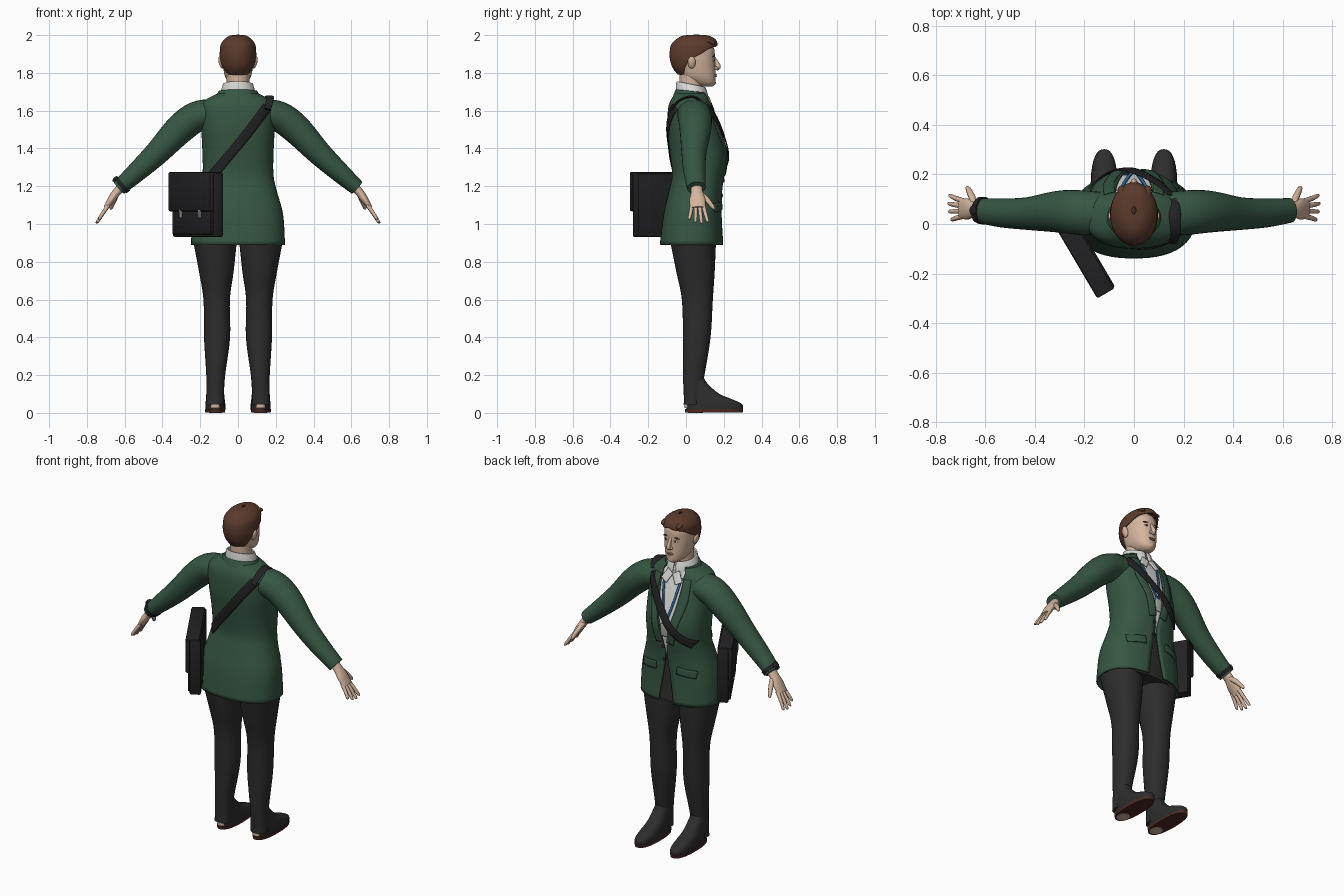
import bpy, bmesh
from math import sin, cos, pi, radians, copysign
from mathutils import Vector, Matrix

if "Cube" in bpy.data.objects:
    bpy.data.objects.remove(bpy.data.objects["Cube"])


def material(name, r, g, b):
    m = bpy.data.materials.new(name)
    m.use_nodes = True
    m.diffuse_color = (r, g, b, 1)
    m.node_tree.nodes["Principled BSDF"].inputs["Base Color"].default_value = (r, g, b, 1)
    return m


GREEN = material("jacket green", .037, .093, .056)
BROWN = material("hair brown", .105, .043, .026)
SKIN = material("skin", .66, .46, .34)
CHARCOAL = material("charcoal", .026, .026, .027)
BLACK = material("bag black", .016, .016, .018)
WHITE = material("shirt white", .72, .72, .70)
BLUE = material("lanyard blue", .04, .16, .38)
SOLE = material("sole dark red", .07, .022, .018)
METAL = material("metal grey", .45, .45, .46)
LIP = material("lip", .45, .22, .17)


def finish(name, bm, mat, thick=0):
    bmesh.ops.remove_doubles(bm, verts=bm.verts, dist=.0001)
    bmesh.ops.recalc_face_normals(bm, faces=bm.faces)
    for f in bm.faces:
        f.smooth = True
    for e in bm.edges:
        e.smooth = e.calc_face_angle(0) < .75
    me = bpy.data.meshes.new(name)
    bm.to_mesh(me)
    bm.free()
    me.materials.append(mat)
    ob = bpy.data.objects.new(name, me)
    bpy.context.collection.objects.link(ob)
    if thick:
        mod = ob.modifiers.new("thickness", "SOLIDIFY")
        mod.thickness, mod.offset = thick, 0
    return ob


def spline(rows, k=5):
    """Smoothly interpolate rows of numbers."""
    out = []
    for i in range(len(rows) - 1):
        q = [rows[max(i - 1, 0)], rows[i], rows[i + 1], rows[min(i + 2, len(rows) - 1)]]
        for s in range(k):
            t = s / k
            out.append(tuple(b + t * (c - a) / 2 + t * t * (a - 2.5 * b + 2 * c - d / 2)
                             + t ** 3 * (1.5 * (b - c) + (d - a) / 2) for a, b, c, d in zip(*q)))
    return out + [tuple(rows[-1])]


def skin_rings(name, rings, mat, caps=True, thick=0):
    bm = bmesh.new()
    vs = [[bm.verts.new(p) for p in ring] for ring in rings]
    for a, b in zip(vs, vs[1:]):
        for j in range(len(a) - 1):
            bm.faces.new((a[j + 1], a[j], b[j], b[j + 1]))
    if caps:
        bm.faces.new(vs[0][:-1])
        bm.faces.new(vs[-1][:-1])
        bmesh.ops.remove_doubles(bm, verts=bm.verts, dist=.0001)
    return finish(name, bm, mat, thick)


def loft(name, rows, mat, p=2.0, xc=0, n=36, caps=True, thick=0, tilt=0, inset=0):
    """Upright loft; row = z, half width, back y, front y, front gap in degrees, x shift."""
    rings = []
    for z, rx, yb, yf, gap, dx in spline([tuple(r) + (0,) * (6 - len(r)) for r in rows]):
        g = radians(max(gap, 0))
        ring = []
        for j in range(n + 1):
            a = g + (2 * pi - 2 * g) * j / n
            s, c = (copysign(abs(v) ** (2 / p), v) for v in (sin(a), cos(a)))
            y = (yb + yf) / 2 + ((yf - yb) / 2 - inset) * c
            ring.append((xc + dx + (rx - inset) * s, y, z + tilt * y))
        rings.append(ring)
    return skin_rings(name, rings, mat, caps, thick)


def tube(name, rows, mat, side=(0, 1, 0), n=20, k=5):
    """Swept tube; row = x, y, z, thickness radius, side radius."""
    pts = spline(rows, k)
    rings = []
    for i, q in enumerate(pts):
        t = Vector(pts[min(i + 1, len(pts) - 1)][:3]) - Vector(pts[max(i - 1, 0)][:3])
        u = Vector(side)
        u = (u - t * u.dot(t) / t.length_squared).normalized()
        w = t.normalized().cross(u)
        rings.append([Vector(q[:3]) + w * q[3] * cos(2 * pi * j / n) + u * q[4] * sin(2 * pi * j / n)
                      for j in range(n + 1)])
    return skin_rings(name, rings, mat)


def flip(rows, s):
    return [(r[0] * s,) + tuple(r[1:]) for r in rows]


def ball(name, loc, size, mat, turn=0):
    bm = bmesh.new()
    bmesh.ops.create_uvsphere(bm, u_segments=20, v_segments=12, radius=1)
    bm.transform(Matrix.Translation(loc) @ Matrix.Rotation(turn, 4, "Y") @ Matrix.Diagonal((*size, 1)))
    return finish(name, bm, mat)


def surface(rows, p, x, z, front=1, off=0):
    """Point lying on the front or back of a lofted body."""
    rs = spline(rows)
    a, b = next(((a, b) for a, b in zip(rs, rs[1:]) if z <= b[0]), rs[-2:])
    t = min(max((z - a[0]) / (b[0] - a[0]), 0), 1)
    rx, yb, yf = (a[i] + t * (b[i] - a[i]) for i in (1, 2, 3))
    f = max(0, 1 - min(1, abs(x / rx)) ** p) ** (1 / p)
    return Vector((x, (yb + yf) / 2 + front * ((yf - yb) / 2 * f + off), z))


def drape(name, path, width, mat, front=1, off=.008, thick=.006):
    """Flat band that follows the torso along x, z points."""
    pts = [Vector(q) for q in spline(path, 8)]
    bm, grid = bmesh.new(), []
    for i, q in enumerate(pts):
        t = (pts[min(i + 1, len(pts) - 1)] - pts[max(i - 1, 0)]).normalized()
        d = Vector((-t.y, t.x)) * width / 2
        grid.append([bm.verts.new(surface(TORSO, 2.4, *(q + d * s), front, off)) for s in (-1, -.5, 0, .5, 1)])
    for a, b in zip(grid, grid[1:]):
        for j in range(4):
            bm.faces.new((a[j], a[j + 1], b[j + 1], b[j]))
    return finish(name, bm, mat, thick)


# Jacket, shirt and trouser seat share one torso outline
TORSO = [(.89, .245, -.135, .195, 9), (1.05, .235, -.115, .185, 4), (1.18, .2, -.085, .188, 1),
         (1.26, .184, -.07, .2, 3), (1.37, .184, -.08, .212, 8), (1.5, .19, -.095, .178, 15),
         (1.6, .192, -.092, .145, 18), (1.65, .175, -.08, .125, 20), (1.69, .1, -.052, .11, 34)]
loft("jacket", TORSO, GREEN, 2.4, n=60, caps=False, thick=.008)
loft("shirt", [r[:4] for r in TORSO[2:]], WHITE, 2.4, inset=.013)
loft("trouser_seat", [r[:4] for r in TORSO[:4]], CHARCOAL, 2.4, inset=.02)
loft("jacket_collar", [(1.65, .125, -.07, .12, 40), (1.675, .112, -.062, .115, 38), (1.705, .098, -.05, .11, 36)],
     GREEN, caps=False, thick=.01, tilt=-.1)
loft("neck", [(1.62, .065, -.04, .09), (1.7, .06, -.035, .085), (1.79, .06, -.035, .09)], SKIN)
loft("shirt_collar", [(1.67, .092, -.05, .118, 7), (1.71, .086, -.05, .112, 5), (1.745, .076, -.046, .1, 5)],
     WHITE, caps=False, thick=.008, tilt=-.22)

for s, tag in ((1, "left"), (-1, "right")):
    # Lapels, pocket flaps and shirt collar points
    drape(tag + "_lapel", [(.098 * s, 1.64), (.1 * s, 1.52), (.07 * s, 1.4), (.035 * s, 1.26)], .045, GREEN)
    drape(tag + "_pocket_flap", [(.07 * s, 1.1), (.18 * s, 1.085)], .045, GREEN)
    drape(tag + "_collar_point", [(.018 * s, 1.665), (.05 * s, 1.61)], .045, WHITE, off=.004)
    # Lanyard side
    drape(tag + "_lanyard", [(.058 * s, 1.64), (.035 * s, 1.5), (.004 * s, 1.37)], .013, BLUE, off=-.004)
    # Sleeves
    tube(tag + "_sleeve", flip([(.07, .035, 1.58, .075, .085), (.2, .045, 1.575, .08, .09),
                                (.3, .05, 1.51, .08, .085), (.43, .042, 1.375, .065, .066),
                                (.54, .045, 1.272, .053, .058), (.63, .055, 1.192, .042, .05)], s), GREEN, n=28)
    # Hands with fingers and thumb
    tube(tag + "_palm", flip([(.6, .056, 1.215, .024, .03), (.645, .058, 1.165, .022, .032),
                              (.67, .06, 1.13, .02, .042), (.7, .062, 1.085, .013, .04)], s), SKIN)
    for i, name in enumerate(("little", "ring", "middle", "index")):
        y0, y1, reach = .032 + .02 * i, .018 + .032 * i, (.78, .94, 1, .93)[i]
        tube(tag + "_" + name + "_finger",
             flip([(.685, y0, 1.1, .011, .011), (.69 + .03 * reach, (y0 + y1) / 2, 1.1 - .05 * reach, .01, .01),
                   (.69 + .055 * reach, y1, 1.1 - .09 * reach, .008, .008),
                   (.69 + .058 * reach, y1, 1.1 - .097 * reach, .003, .003)], s), SKIN, n=10, k=3)
    tube(tag + "_thumb", flip([(.64, .07, 1.165, .015, .015), (.655, .11, 1.13, .014, .014),
                               (.67, .142, 1.09, .01, .01), (.674, .15, 1.078, .004, .004)], s), SKIN,
         side=(1, 0, 1), n=10, k=3)
    # Trouser legs and shoes
    loft(tag + "_trouser_leg", [(z, rx, yb, yf, 0, dx * s) for z, rx, yb, yf, dx in (
        (.045, .049, -.012, .075, .122), (.1, .047, -.012, .08, .121), (.2, .05, -.016, .098, .118),
        (.4, .069, -.016, .13, .111), (.6, .07, -.022, .142, .113), (.75, .092, -.052, .152, .115),
        (.94, .12, -.09, .16, .123))], CHARCOAL, 2.2)
    loft(tag + "_sole", [(.002, .052, -.004, .3), (.02, .054, -.006, .302)], SOLE, 2.4, xc=.121 * s)
    loft(tag + "_shoe", [(.018, .053, .002, .3), (.045, .053, .0, .298), (.07, .05, -.002, .25),
                         (.1, .047, 0, .178), (.15, .043, .0, .118), (.185, .036, .01, .095)],
         CHARCOAL, 2.4, xc=.12 * s)
    loft(tag + "_heel_patch", [(.026, .022, -.009, .02), (.046, .022, -.009, .02)], SKIN, xc=.12 * s)
    loft(tag + "_sole_patch", [(0, .034, .01, .09), (.004, .034, .01, .09)], SKIN, xc=.12 * s)

# Jacket buttons and badge
for i, z in enumerate((1.15, 1.23)):
    ball("jacket_button_%d" % i, surface(TORSO, 2.4, .016, z, 1, .004), (.011, .005, .011), BLACK)
drape("badge", [(0, 1.375), (0, 1.3)], .045, METAL, off=.0)

# Head
HEAD = [(1.728, .022, .075, .14), (1.745, .047, .03, .155), (1.78, .068, -.025, .157), (1.83, .079, -.055, .155),
        (1.88, .084, -.068, .153), (1.93, .081, -.066, .148), (1.965, .06, -.045, .12), (1.985, .03, 0, .07)]
loft("head", HEAD, SKIN, 2.2)
loft("hair", [(1.795, .066, -.042, .13, 128), (1.83, .084, -.068, .15, 115), (1.87, .092, -.081, .158, 98),
              (1.9, .093, -.083, .16, 72), (1.93, .091, -.08, .162, 46), (1.95, .087, -.073, .164, 0),
              (1.975, .07, -.05, .153, 0), (1.993, .042, -.015, .12, 0), (1.998, .008, .04, .07, 0)],
     BROWN, n=48, caps=False, thick=.008)
for i, x in enumerate((-.04, -.012, .018, .044)):
    tube("hair_lock_%d" % i, [(x * .6, .0, 1.975, .012, .014), (x, .07, 1.986 - abs(x) * .35, .011, .018),
                              (x * 1.2, .135, 1.975 - abs(x) * .3, .012, .018), (x * 1.3, .152, 1.95, .004, .008)],
         BROWN, side=(1, 0, 0), n=12)

# Face
for s, tag in ((1, "left"), (-1, "right")):
    eye = surface(HEAD, 2.2, .033 * s, 1.868)
    ball(tag + "_eye", eye, (.014, .005, .0065), WHITE)
    ball(tag + "_iris", eye + Vector((0, .003, 0)), (.006, .004, .006), BLACK)
    ball(tag + "_brow", surface(HEAD, 2.2, .035 * s, 1.888), (.021, .006, .004), BROWN, .12 * s)
    ball(tag + "_ear", (.09 * s, .03, 1.855), (.012, .021, .033), SKIN, .25 * s)
    ball(tag + "_nostril_wing", (.011 * s, .16, 1.825), (.009, .011, .008), SKIN)
tube("nose", [(0, .147, 1.885, .006, .008), (0, .162, 1.855, .011, .009), (0, .17, 1.83, .014, .012),
              (0, .16, 1.815, .004, .006)], SKIN, side=(1, 0, 0), n=14)
ball("upper_lip", (0, .156, 1.79), (.023, .007, .004), LIP)
ball("lower_lip", (0, .156, 1.783), (.019, .007, .005), LIP)
ball("chin", (0, .138, 1.748), (.025, .02, .016), SKIN)

# Wrist watch
tube("watch_band", flip([(.605, .054, 1.214, .05, .056), (.622, .055, 1.199, .048, .055)], -1), BLACK, n=28)
ball("watch_case", (-.65, .055, 1.238), (.018, .02, .01), BLACK, -.85)

# Shoulder strap
drape("strap_back", [(.155, 1.62), (.03, 1.455), (-.15, 1.24)], .05, BLACK, -1)
drape("strap_front", [(.155, 1.62), (.03, 1.46), (-.07, 1.34), (-.165, 1.27)], .045, BLACK, off=.014)
tube("strap_shoulder", [(.15, -.075, 1.61, .006, .024), (.165, -.03, 1.658, .006, .024),
                        (.165, .04, 1.674, .006, .024), (.155, .1, 1.635, .006, .024)], BLACK, side=(1, 0, 0))


# Satchel
def bag_part(name, loc, size, mat, bevel=.008):
    bm = bmesh.new()
    bmesh.ops.create_cube(bm, size=1)
    bm.transform(Matrix.Diagonal((*size, 1)))
    bmesh.ops.bevel(bm, geom=bm.edges[:], offset=bevel, segments=2, affect="EDGES", profile=.5)
    bm.transform(Matrix.Translation((-.212, -.084, 0)) @ Matrix.Rotation(radians(-59.5), 4, "Z")
                 @ Matrix.Translation(loc))
    return finish(name, bm, mat)


bag_part("bag_body", (0, 0, 1.1), (.43, .062, .335), BLACK)
bag_part("bag_pocket", (0, -.034, 1.02), (.4, .018, .15), BLACK)
bag_part("bag_flap", (0, -.042, 1.17), (.438, .026, .205), BLACK)
bag_part("bag_flap_top", (0, -.015, 1.268), (.438, .075, .012), BLACK, .004)
for s in (-1, 1):
    bag_part("bag_buckle_%s" % ("a" if s < 0 else "b"), (.1 * s, -.049, 1.055), (.016, .012, .045), METAL, .003)
